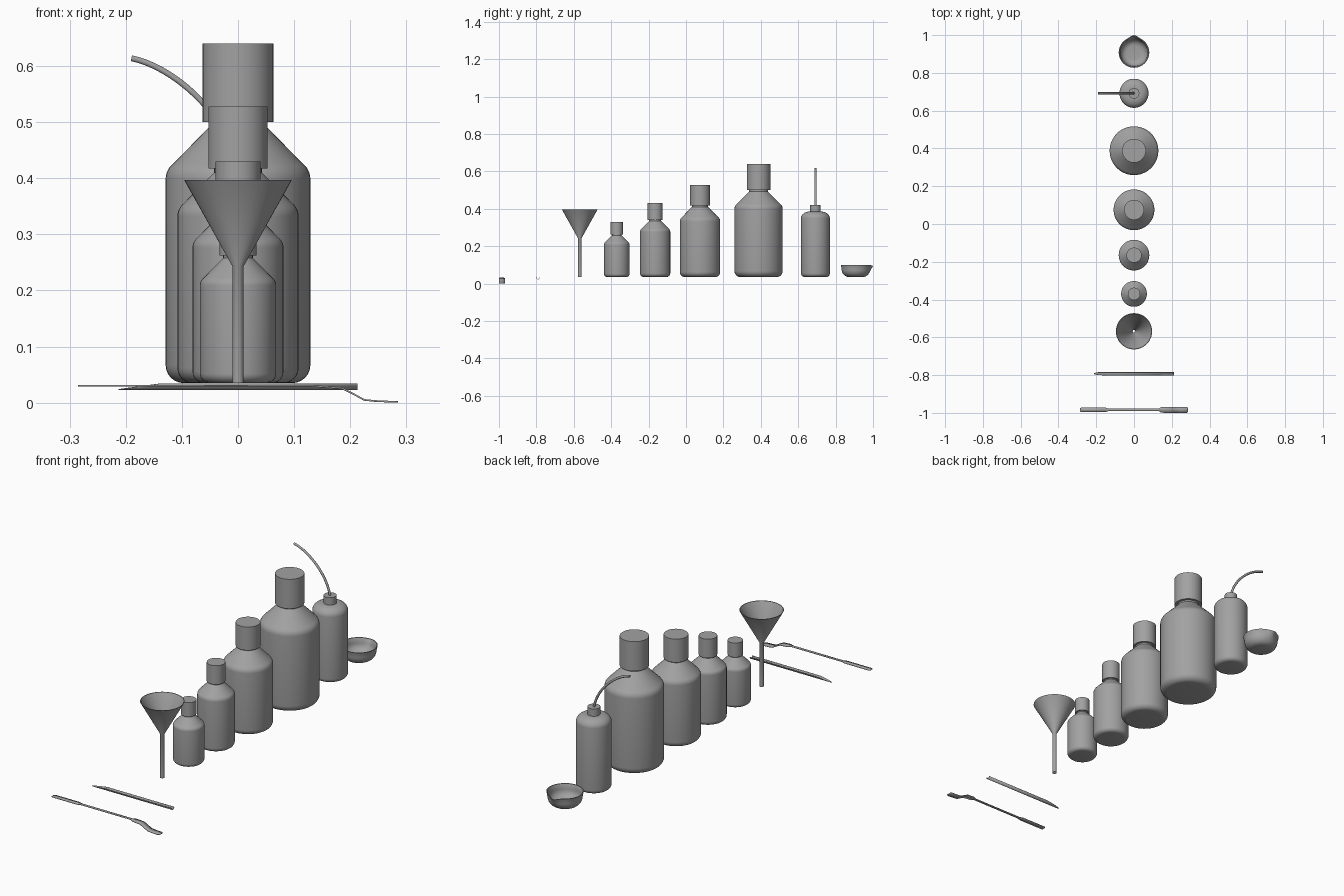
import bpy, bmesh, math

if "Cube" in bpy.data.objects:
    bpy.data.objects.remove(bpy.data.objects["Cube"], do_unlink=True)

# One neutral grey for everything
GREY = (0.36, 0.36, 0.36, 1)
grey = bpy.data.materials.new("neutral_grey")
grey.use_nodes = True
grey.diffuse_color = GREY
grey.node_tree.nodes["Principled BSDF"].inputs["Base Color"].default_value = GREY


def finish(bm, name, location=(0, 0, 0), angle=30):
    bmesh.ops.recalc_face_normals(bm, faces=bm.faces)
    mesh = bpy.data.meshes.new(name)
    bm.to_mesh(mesh)
    bm.free()
    obj = bpy.data.objects.new(name, mesh)
    bpy.context.collection.objects.link(obj)
    obj.location = location
    mesh.materials.append(grey)
    bpy.ops.object.select_all(action='DESELECT')
    obj.select_set(True)
    bpy.context.view_layer.objects.active = obj
    bpy.ops.object.shade_smooth_by_angle(angle=math.radians(angle))
    return obj


def lathe(name, profile, y, closed=False, segments=48, shape=None):
    """Spin (radius, height) points about the upright axis."""
    bm = bmesh.new()
    rings = []
    for r, z in profile:
        if r == 0:
            rings.append([bm.verts.new((0, 0, z))] * segments)
            continue
        ring = []
        for i in range(segments):
            a = math.tau * i / segments
            ring.append(bm.verts.new((r * math.cos(a), r * math.sin(a), z)))
        rings.append(ring)
    pairs = list(zip(rings, rings[1:]))
    if closed:
        pairs.append((rings[-1], rings[0]))
    for low, high in pairs:
        for i in range(segments):
            j = (i + 1) % segments
            corners = list(dict.fromkeys((low[i], low[j], high[j], high[i])))
            bm.faces.new(corners)
    if shape:
        for v in bm.verts:
            shape(v)
    return finish(bm, name, (0, y, 0))


def arc(cx, cz, r, start, end, steps=6, squash=1):
    """Points on an arc in the profile plane, angles in degrees."""
    pts = []
    for i in range(steps + 1):
        a = math.radians(start + (end - start) * i / steps)
        pts.append((cx + r * math.cos(a), cz + squash * r * math.sin(a)))
    return pts


FLOOR = 0.035


# Four screw-top bottles: sloping shoulder, short neck and a wide cap
def bottle(name, y, r, cap_r, cap_z, top):
    bend = 0.25 * r
    neck = 0.8 * cap_r
    body = [(0, FLOOR)]
    body += arc(r - bend, FLOOR + bend, bend, -90, 0)
    rise = cap_z - 0.85 * (r - neck) - 0.27 * r
    body += arc(r - 1.1 * bend, rise, 1.1 * bend, 0, 52)
    body += [(neck, cap_z - 0.06 * r), (neck, cap_z + 0.01), (0, cap_z + 0.01)]
    lathe(name + "_body", body, y)
    lathe(name + "_cap", [(0, cap_z), (cap_r, cap_z), (cap_r, top), (0, top)], y)


for row in (("small_bottle", -0.37, 0.068, 0.033, 0.262, 0.33),
            ("medium_bottle", -0.165, 0.081, 0.04, 0.34, 0.43),
            ("large_bottle", 0.075, 0.108, 0.053, 0.417, 0.528),
            ("largest_bottle", 0.388, 0.129, 0.063, 0.50, 0.64)):
    bottle(*row)

# Wash bottle with a rounded shoulder, collar and curved spout
WASH_Y = 0.692
wash = [(0, FLOOR)] + arc(0.057, FLOOR + 0.02, 0.02, -90, 0)
wash += arc(0.03, 0.35, 0.047, 0, 90, 8, 0.75) + [(0, 0.385)]
lathe("wash_bottle_body", wash, WASH_Y)
lathe("wash_bottle_collar", [(0, 0.38), (0.028, 0.38), (0.028, 0.42), (0, 0.42)], WASH_Y)

curve = bpy.data.curves.new("wash_bottle_spout", 'CURVE')
curve.dimensions = '3D'
curve.bevel_depth = 0.0055
curve.bevel_resolution = 3
curve.resolution_u = 16
curve.use_fill_caps = True
spline = curve.splines.new('BEZIER')
spline.bezier_points.add(1)
first, last = spline.bezier_points
first.co, first.handle_right, first.handle_left = (0, 0, 0.415), (-0.02, 0, 0.52), (0, 0, 0.38)
last.co, last.handle_left, last.handle_right = (-0.19, 0, 0.614), (-0.12, 0, 0.6), (-0.22, 0, 0.62)
spout = bpy.data.objects.new("wash_bottle_spout", curve)
spout.location.y = WASH_Y
curve.materials.append(grey)
bpy.context.collection.objects.link(spout)

# Open funnel with a hollow stem
lathe("funnel", [(0.01, FLOOR), (0.01, 0.243), (0.096, 0.397),
                 (0.093, 0.397), (0.007, 0.245), (0.007, FLOOR)], -0.568, closed=True)


# Evaporating dish with a pouring lip at the back
def pour_lip(v):
    r = math.hypot(v.co.x, v.co.y)
    if r < 0.05:
        return
    off = math.atan2(v.co.x, v.co.y)
    pull = math.exp(-(off / 0.28) ** 2) * max(0, (v.co.z - 0.06) / 0.04)
    v.co.y += 0.011 * pull
    v.co.z -= 0.006 * pull


dish = [(0, FLOOR), (0.04, FLOOR)] + arc(0.038, 0.077, 0.038, -70, 0, 7, 1.1)
dish += [(0.078, 0.088), (0.081, 0.1), (0.077, 0.1), (0.072, 0.088)]
dish += arc(0.036, 0.077, 0.035, 0, -90, 7) + [(0, 0.042)]
lathe("evaporating_dish", dish, 0.908, shape=pour_lip)


def strip(name, rows, y, thickness, angle=30):
    """Sheet skinned through rows of points, then thickened."""
    bm = bmesh.new()
    grid = [[bm.verts.new(p) for p in row] for row in rows]
    for a, b in zip(grid, grid[1:]):
        for i in range(len(a) - 1):
            bm.faces.new((a[i], a[i + 1], b[i + 1], b[i]))
    obj = finish(bm, name, (0, y, 0), angle)
    solid = obj.modifiers.new("thickness", 'SOLIDIFY')
    solid.thickness = thickness
    solid.offset = 0
    return obj


# Flat spatula: paddle, narrow handle, and a bent-down spoon end
stations = [(-0.285, 0.03, 0.009), (-0.28, 0.03, 0.012), (-0.15, 0.03, 0.012),
            (-0.135, 0.03, 0.006), (0.13, 0.03, 0.006), (0.145, 0.029, 0.015),
            (0.185, 0.026, 0.016), (0.205, 0.016, 0.016), (0.225, 0.005, 0.016),
            (0.245, 0.003, 0.016), (0.278, 0.0015, 0.016), (0.285, 0.0015, 0.012)]
strip("flat_spatula", [[(x, -w, z), (x, w, z)] for x, z, w in stations], -0.984, 0.003)

# Trough-shaped scoop with a slanted, pointed end
rows = []
for x, reach in ((-0.213, 0.12), (-0.2, 0.4), (-0.18, 0.65), (-0.14, 1), (0.213, 1)):
    half = math.pi / 2 * reach
    angles = [half * (i / 5 - 1) for i in range(11)]
    rows.append([(x, 0.009 * math.sin(a), 0.034 - 0.0105 * math.cos(a)) for a in angles])
strip("trough_scoop", rows, -0.792, 0.0015, 40)
